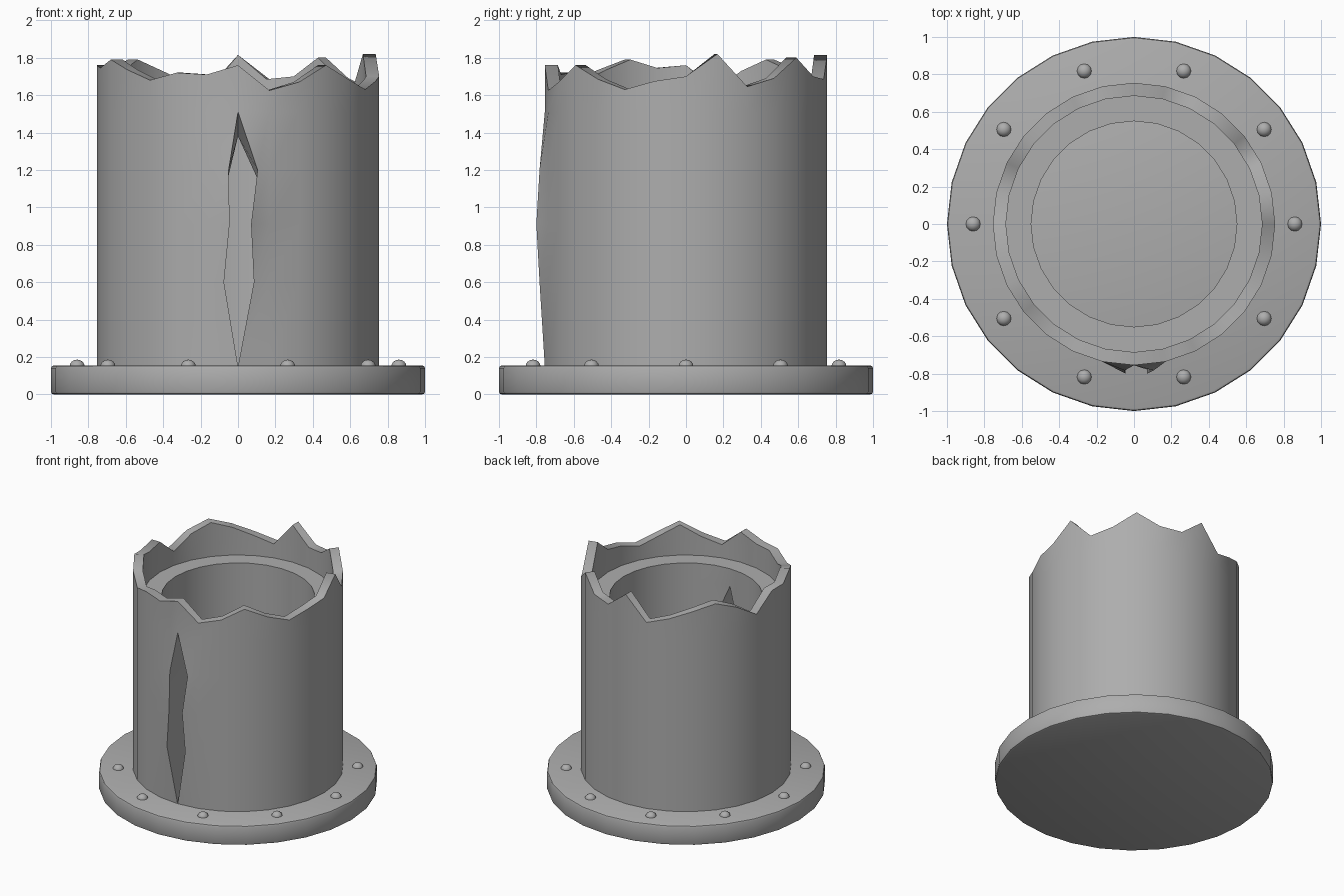
import bpy, bmesh
from math import sin, cos, hypot, radians, tau

if "Cube" in bpy.data.objects:
    bpy.data.objects.remove(bpy.data.objects["Cube"])

N = 28          # sides of the round parts
FLANGE_TOP = 0.155

# Dark grey metal
metal = bpy.data.materials.new("dark_metal")
metal.diffuse_color = (0.42, 0.42, 0.42, 1)
metal.use_nodes = True
metal.node_tree.nodes["Principled BSDF"].inputs["Base Color"].default_value = metal.diffuse_color


def finish(obj, angle=35):
    obj.data.materials.append(metal)
    bpy.ops.object.select_all(action='DESELECT')
    obj.select_set(True)
    bpy.context.view_layer.objects.active = obj
    bpy.ops.object.shade_smooth_by_angle(angle=radians(angle))


# Base flange
bpy.ops.mesh.primitive_cylinder_add(vertices=N, radius=1, depth=FLANGE_TOP,
                                    location=(0, 0, FLANGE_TOP / 2))
flange = bpy.context.object
flange.name = "base_flange"
bevel = flange.modifiers.new("bevel", 'BEVEL')
bevel.width = 0.015
bevel.segments = 2
bevel.limit_method = 'ANGLE'
bevel.angle_limit = radians(40)
bpy.ops.object.modifier_apply(modifier="bevel")
finish(flange)

# Bolts around the flange
for i in range(10):
    a = tau * i / 10
    bpy.ops.mesh.primitive_uv_sphere_add(
        segments=12, ring_count=8, radius=0.04,
        location=(0.86 * cos(a), 0.86 * sin(a), 0.15))
    bpy.context.object.name = f"bolt_{i + 1}"
    bpy.context.object.scale.z = 0.9
    finish(bpy.context.object, 60)

# Broken rim heights, one per side, counted from the front towards +x
RIM = [1.76, 1.625, 1.67, 1.76, 1.685, 1.63, 1.675,
       1.70, 1.82, 1.645, 1.69, 1.80, 1.70, 1.685,
       1.815, 1.63, 1.68, 1.74, 1.79, 1.73, 1.63,
       1.76, 1.745, 1.79, 1.735, 1.68, 1.72, 1.71]
OUT, LIP, INN = 0.755, 0.685, 0.55
OUT_Z = [0.15, 0.6, 0.91, 1.2, 1.51]
INN_Z = [1.38, 1.13, 0.87, 0.55, 0.15]
# Crack edges: row index -> (left x, right x, distance from axis)
CRACK = {1: (-0.075, 0.085, 0.783), 2: (-0.045, 0.07, 0.80), 3: (-0.05, 0.105, 0.783),
         10: (-0.06, 0.115, INN), 11: (-0.05, 0.075, INN), 12: (-0.08, 0.09, INN)}

bm = bmesh.new()


def column(k, side=None):
    a = tau * k / N
    rim = RIM[k % N]
    prof = [(OUT, z) for z in OUT_Z] + [(OUT, rim), (LIP, rim), (LIP, 1.52), (INN, 1.52)]
    prof += [(INN, z) for z in INN_Z]
    verts = []
    for i, (r, z) in enumerate(prof):
        x, y = r * sin(a), -r * cos(a)
        if side is not None and i in CRACK:
            x, y = CRACK[i][side], -CRACK[i][2]
        verts.append(bm.verts.new((x, y, z)))
    return verts


# Wall with a split front column, bulged outwards at the crack
cols = [column(0, 1)] + [column(k) for k in range(1, N)] + [column(0, 0)]
for c, d in zip(cols, cols[1:]):
    for i in range(len(c) - 1):
        bm.faces.new((c[i], d[i], d[i + 1], c[i + 1]))

# Crack side faces through the wall thickness
for c in (cols[0], cols[-1]):
    for i in range(4):
        bm.faces.new((c[i], c[i + 1], c[12 - i], c[13 - i]))

bmesh.ops.remove_doubles(bm, verts=bm.verts, dist=0.0005)
bmesh.ops.recalc_face_normals(bm, faces=bm.faces)
mesh = bpy.data.meshes.new("broken_wall")
bm.to_mesh(mesh)
bm.free()
wall = bpy.data.objects.new("broken_wall", mesh)
bpy.context.collection.objects.link(wall)
finish(wall)

# Smooth shading along the jagged top rim
for e in mesh.edges:
    r = sorted(hypot(*mesh.vertices[v].co.xy) for v in e.vertices)
    if abs(r[0] - LIP) < 0.001 and abs(r[1] - OUT) < 0.001:
        e.use_edge_sharp = False
